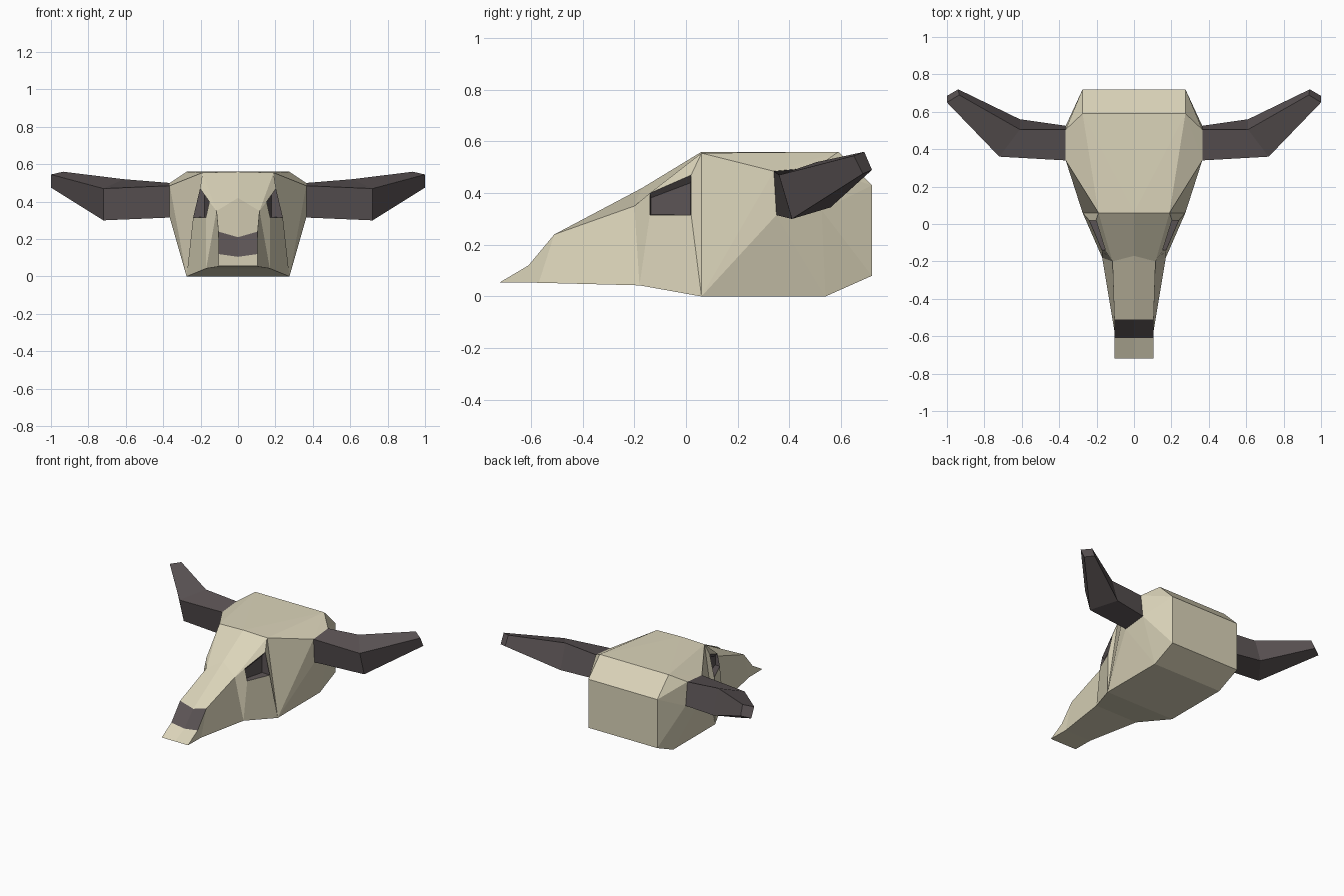
import bpy, bmesh
from mathutils import Vector

if "Cube" in bpy.data.objects:
    bpy.data.objects.remove(bpy.data.objects["Cube"])


def material(name, rgb):
    m = bpy.data.materials.new(name)
    m.diffuse_color = (*rgb, 1)
    m.use_nodes = True
    m.node_tree.nodes["Principled BSDF"].inputs["Base Color"].default_value = m.diffuse_color
    return m


BONE = material("pale_bone", (0.71, 0.66, 0.49))
DARK = material("dark_horn", (0.105, 0.088, 0.090))


def finish(name, bm, mats):
    bmesh.ops.remove_doubles(bm, verts=bm.verts[:], dist=0.0005)
    bmesh.ops.recalc_face_normals(bm, faces=bm.faces[:])
    me = bpy.data.meshes.new(name)
    bm.to_mesh(me)
    bm.free()
    for m in mats:
        me.materials.append(m)
    ob = bpy.data.objects.new(name, me)
    bpy.context.collection.objects.link(ob)
    return ob


def add_face(bm, pts, mat=0):
    f = bm.faces.new([bm.verts.new(p) for p in pts])
    f.material_index = mat


def ring_faces(bm, a, b, mat=0):
    # quads joining two loops of equal length
    n = len(a)
    for i in range(n):
        j = (i + 1) % n
        add_face(bm, (a[i], a[j], b[j], b[i]), mat)


# Horn sections: top front, bottom front, bottom back, top back
root = [(.365, .34, .485), (.365, .35, .315), (.365, .525, .335), (.365, .505, .50)]
bend = [(.72, .36, .47), (.72, .41, .30), (.61, .56, .345), (.61, .505, .52)]
tip = [(1.0, .65, .545), (1.0, .685, .475), (.94, .72, .49), (.935, .69, .56)]

for side, label in ((1, "right"), (-1, "left")):
    bm = bmesh.new()
    loops = [[(side * x, y, z) for x, y, z in s] for s in (root, bend, tip)]
    ring_faces(bm, loops[0], loops[1])
    ring_faces(bm, loops[1], loops[2])
    add_face(bm, loops[0])
    add_face(bm, loops[2])
    finish("horn_" + label, bm, [DARK])

# Braincase: faceted hull, open where it meets the snout
half = root + [(.19, .06, .555), (.275, .06, 0), (.275, .54, 0),
               (.275, .72, .08), (.275, .72, .43), (.275, .59, .56)]
bm = bmesh.new()
for x, y, z in half:
    bm.verts.new((x, y, z))
    bm.verts.new((-x, y, z))
bm.verts.new((0, .06, .56))
bmesh.ops.convex_hull(bm, input=bm.verts[:])
seam = [f for f in bm.faces if all(abs(v.co.y - .06) < .001 for v in f.verts)]
bmesh.ops.delete(bm, geom=seam, context='FACES')
finish("braincase", bm, [BONE])

# Snout: top edge, centre line and lower edge, from brow to nose tip
edge = [(.19, .06, .555), (.115, -.20, .35), (.105, -.51, .24),
        (.105, -.61, .12), (.105, -.72, .055)]
centre = [(0, .06, .56), (0, -.17, .42), (0, -.51, .21),
          (0, -.61, .105), (0, -.72, .055)]
lower = [(.275, .06, 0), (.17, -.18, .043), (.105, -.57, .053), edge[4]]
keel = [(0, y, z) for x, y, z in lower]

# Eye socket rim and recessed floor
rim = [(.203, .02, .47), (.153, -.14, .40), (.172, -.14, .315), (.240, .02, .315)]
floor = [(.180, .018, .44), (.140, -.135, .382), (.140, -.135, .318), (.180, .018, .318)]

bm = bmesh.new()
for s in (1, -1):
    def m(pts):
        return [(s * x, y, z) for x, y, z in pts]
    e, c, lo, k = m(edge), centre, m(lower), keel
    for i in range(4):      # top strips, the third is the dark nose band
        add_face(bm, (c[i], e[i], e[i + 1], c[i + 1]), 1 if i == 2 else 0)
    for i in range(3):      # underside
        add_face(bm, (k[i], lo[i], lo[i + 1], k[i + 1]))
    add_face(bm, (e[1], e[2], lo[2], lo[1]))
    add_face(bm, (e[2], e[3], e[4], lo[2]))
    # cheek around the eye socket
    ring_faces(bm, [e[0], e[1], lo[1], lo[0]], m(rim))
    ring_faces(bm, m(rim), m(floor), 1)
    add_face(bm, m(floor), 1)
finish("snout", bm, [BONE, DARK])
